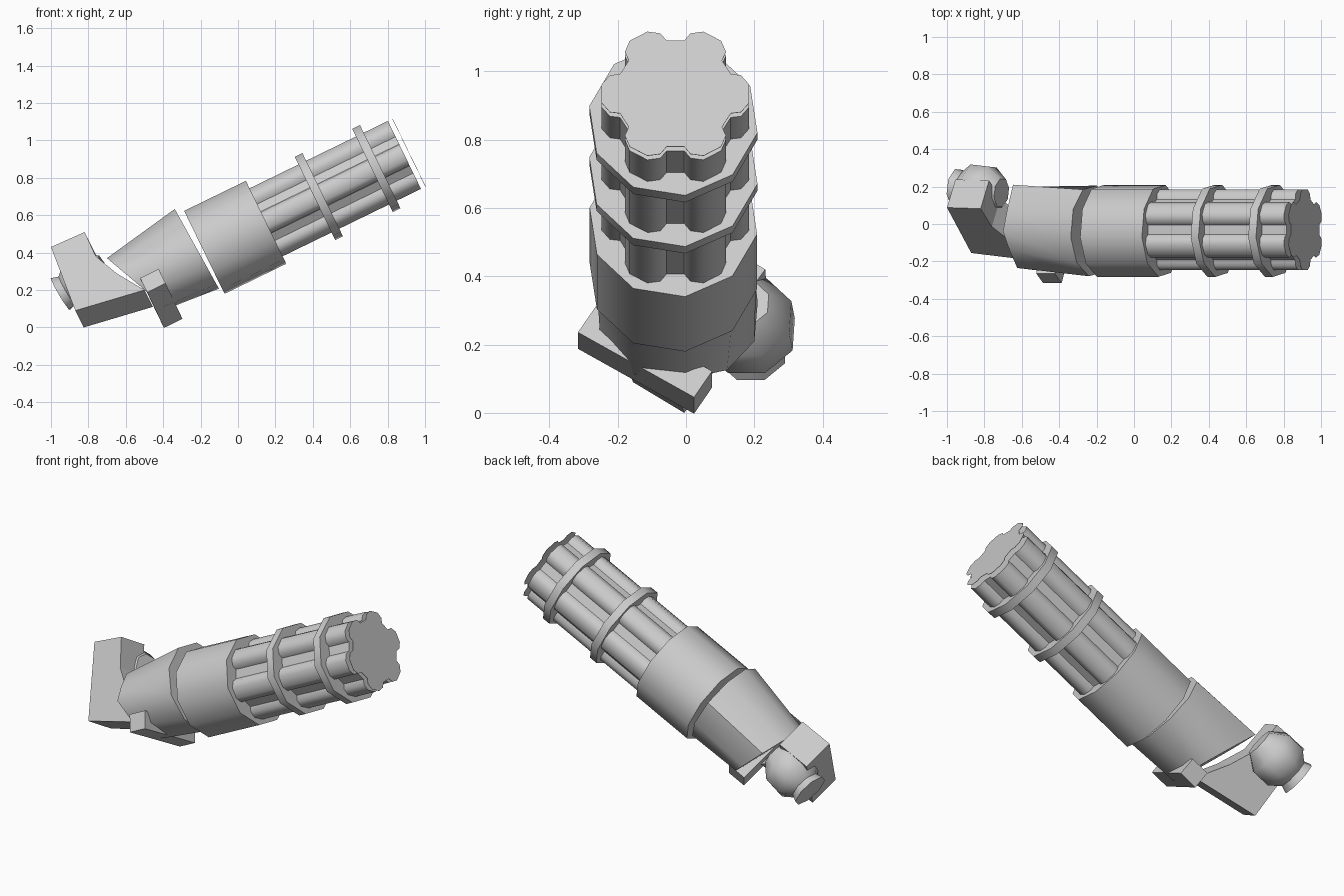
import bpy, bmesh, math
from mathutils import Vector

if "Cube" in bpy.data.objects:
    bpy.data.objects.remove(bpy.data.objects["Cube"])

TH = math.atan(0.487)                                  # barrel pitch
AX = Vector((math.cos(TH), 0, math.sin(TH)))
UP = Vector((-math.sin(TH), 0, math.cos(TH)))
ORG = Vector((0.15, -0.037, 0.562))                    # centre of housing front

grey = bpy.data.materials.new("plain grey")
grey.diffuse_color = (0.6, 0.6, 0.6, 1)
grey.use_nodes = True
grey.node_tree.nodes["Principled BSDF"].inputs["Base Color"].default_value = grey.diffuse_color


def loft(name, rings, smooth=40):
    """Skin a list of equal-length rings and close both ends."""
    bm = bmesh.new()
    loops = [[bm.verts.new(p) for p in ring] for ring in rings]
    n = len(loops[0])
    for a, b in zip(loops, loops[1:]):
        for i in range(n):
            j = (i + 1) % n
            bm.faces.new((a[i], a[j], b[j], b[i]))
    bm.faces.new(loops[0][::-1])
    bm.faces.new(loops[-1])
    bmesh.ops.recalc_face_normals(bm, faces=bm.faces)
    me = bpy.data.meshes.new(name)
    bm.to_mesh(me)
    bm.free()
    me.materials.append(grey)
    ob = bpy.data.objects.new(name, me)
    bpy.context.collection.objects.link(ob)
    if smooth:
        bpy.ops.object.select_all(action='DESELECT')
        ob.select_set(True)
        bpy.context.view_layer.objects.active = ob
        bpy.ops.object.shade_smooth_by_angle(angle=math.radians(smooth))
    return ob


def circle(c, side, up, r, n=10, phase=98):
    out = []
    for k in range(n):
        a = math.radians(phase + 360 / n * k)
        out.append(c + side * r * math.cos(a) + up * r * math.sin(a))
    return out


Y = Vector((0, 1, 0))


def gun_ring(t, r):
    return circle(ORG + AX * t, Y, UP, r)


# housing and the two clamp rings around the barrels
loft("housing", [gun_ring(-0.367, 0.249), gun_ring(0, 0.249)])
for i, t in enumerate((0.314, 0.656)):
    loft(f"clamp_ring_{i + 1}", [gun_ring(t - 0.023, 0.25), gun_ring(t + 0.023, 0.25)])

# six-lobed barrel cluster and its loose front plate
LOBE = [(0.162, -0.064), (0.192, -0.06), (0.216, -0.03),
        (0.216, 0.03), (0.192, 0.06), (0.162, 0.064)]


def lobes(t):
    c = ORG + AX * t + Y * 0.006
    out = []
    for k in range(6):
        a = math.radians(60 * k)
        rad = Y * math.cos(a) + UP * math.sin(a)
        tan = UP * math.cos(a) - Y * math.sin(a)
        out += [c + rad * r + tan * s for r, s in LOBE]
    return out


loft("barrels", [lobes(-0.05), lobes(0.823)], 50)
loft("muzzle_plate", [lobes(0.849), lobes(0.851)], 0)

# forearm: angular rear section lofted to a round front
rear = [(-.04, .21), (-.14, .165), (-.235, .11), (-.25, -.05), (-.15, -.19),
        (0, -.21), (.12, -.17), (.2, -.04), (.21, .14), (.08, .18)]
rear_up = Vector((-0.764, 0, 0.645))
rear_ring = [Vector((-0.54, y, 0.235)) + rear_up * s for y, s in rear]
tilt = math.radians(29)
front_ring = circle(Vector((-0.22, -0.037, 0.42)), Y,
                    Vector((-math.sin(tilt), 0, math.cos(tilt))), 0.246)
loft("forearm", [rear_ring, front_ring], 45)

# slanted slab under the forearm
w = Vector((0.09, 0.34, -0.19))
d = AX * 0.11
n = w.cross(d).normalized() * 0.10
c = Vector((-0.41, -0.12, 0.155))
slab = [c + w * a + d * b for a, b in ((-.5, -.5), (.5, -.5), (.5, .5), (-.5, .5))]
loft("under_slab", [[p - n * 0.5 for p in slab], [p + n * 0.5 for p in slab]], 0)

# elbow: bent profile on a tilted plane, pushed inward
profile = [(-1.0, .43), (-.82, .51), (-.76, .38), (-.65, .29), (-.50, .20), (-.87, .09)]
outer = [Vector((x, -0.155 + 0.6 * (z - 0.09) - 0.3 * (x + 0.87), z)) for x, z in profile]
inward = Vector((0.045, 0.15, -0.09))
loft("elbow", [outer, [p + inward for p in outer]], 0)

# rounded joint with a flared end behind the elbow
u = Vector((-0.85, 0.1, -0.5)).normalized()
side = u.cross(Vector((0, 0, 1))).normalized()
top = side.cross(u)
mid = Vector((-0.82, 0.18, 0.255))
loft("shoulder_joint",
     [circle(mid + u * t, side, top, r, 8, 22.5) for t, r in
      ((-0.13, 0.08), (-0.05, 0.142), (0.05, 0.142), (0.11, 0.09), (0.15, 0.105))], 50)
